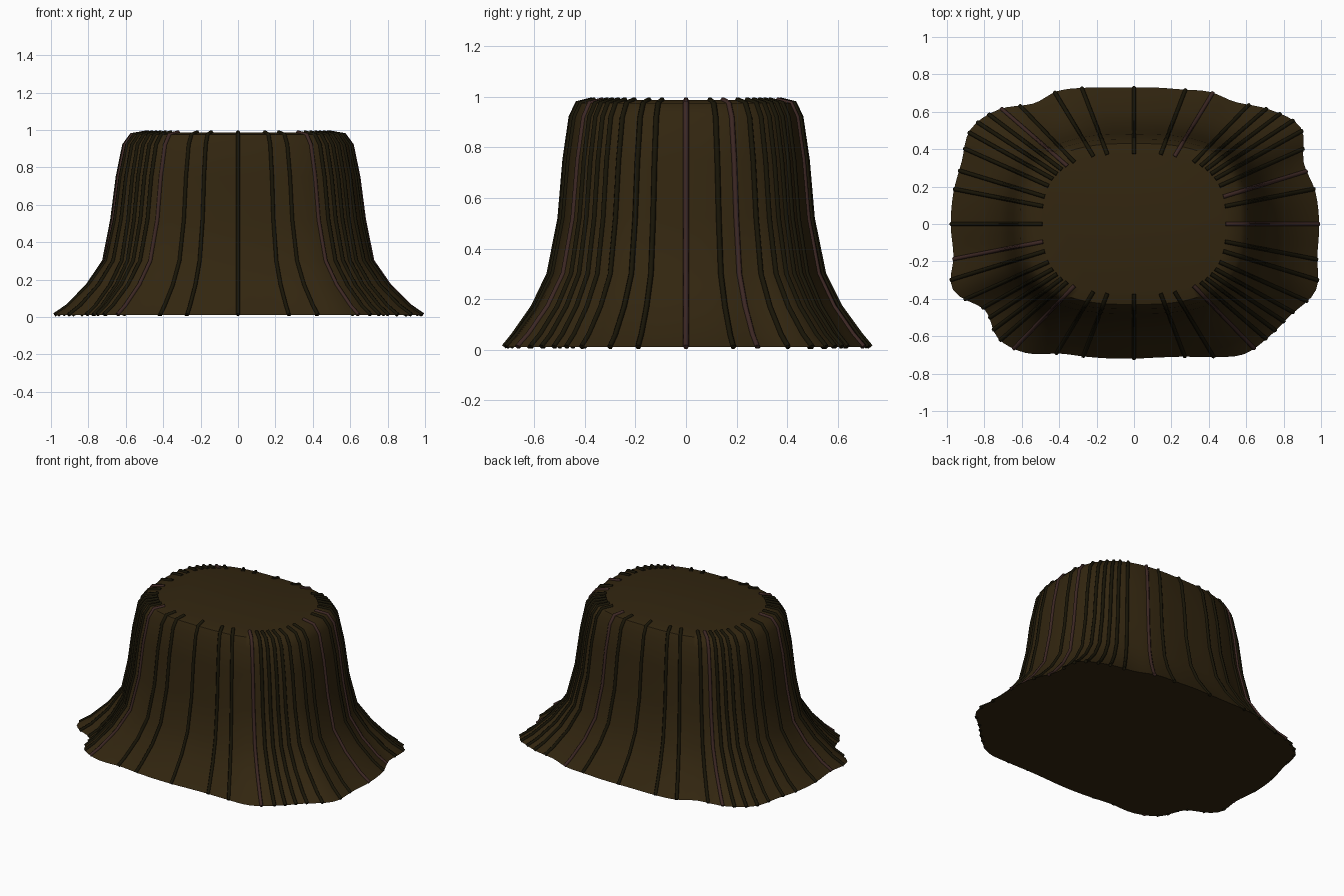
import bpy, bmesh
from math import cos, sin, radians, floor

default = bpy.data.objects.get("Cube")
if default:
    bpy.data.objects.remove(default, do_unlink=True)

SEGMENTS = 144

# Radius of the lumpy root rim, every ten degrees from the left side
RIM = [.99, .985, .965, 1.03, .95, .85, .815, .765, .74, .73, .74, .775,
       .82, .84, .95, 1.01, .98, .98, .98, .98, 1.03, .92, .95, .9,
       .8, .755, .73, .72, .725, .755, .82, .91, .94, .97, 1.035, .995]

# Trunk levels: height, half width, half depth, share of rim lumps
LEVELS = [(.012, .99, .73, 1), (.06, .92, .69, .9), (.17, .81, .61, .65),
          (.3, .72, .545, .35), (.52, .675, .5, .15), (.75, .645, .48, .08),
          (.92, .61, .455, 0), (.975, .57, .43, 0), (.988, .49, .375, 0)]


def material(name, color):
    mat = bpy.data.materials.new(name)
    mat.use_nodes = True
    mat.diffuse_color = (*color, 1)
    bsdf = mat.node_tree.nodes["Principled BSDF"]
    bsdf.inputs["Base Color"].default_value = (*color, 1)
    bsdf.inputs["Roughness"].default_value = .9
    return mat


def rim_radius(angle):
    """Smooth periodic interpolation of the rim radii."""
    step = angle / 10
    i = floor(step)
    t = step - i
    a, b, c, d = (RIM[(i + k) % len(RIM)] for k in (-1, 0, 1, 2))
    return b + t / 2 * (c - a + t * (2*a - 5*b + 4*c - d + t * (3*(b - c) + d - a)))


def surface_point(angle, level):
    """Point on the trunk: a rounded box section blended into the rim."""
    z, width, depth, lumps = level
    c, s = cos(radians(angle)), sin(radians(angle))
    power = 2.8
    box = (abs(c / width)**power + abs(s / depth)**power)**(-1 / power)
    lumpy = rim_radius(angle) * (width * c * c / .99 + depth * s * s / .73)
    r = box * (1 - lumps) + lumpy * lumps
    return (r * c, r * s, z)


def build_trunk(mat):
    bm = bmesh.new()
    rings = [[bm.verts.new(surface_point(i * 360 / SEGMENTS, level))
              for i in range(SEGMENTS)] for level in LEVELS]
    for low, high in zip(rings, rings[1:]):
        for i in range(SEGMENTS):
            j = (i + 1) % SEGMENTS
            bm.faces.new((low[i], low[j], high[j], high[i]))
    bm.faces.new(rings[-1])
    bm.faces.new(rings[0][::-1])
    mesh = bpy.data.meshes.new("stump_trunk")
    bm.to_mesh(mesh)
    bm.free()
    mesh.materials.append(mat)
    trunk = bpy.data.objects.new("stump_trunk", mesh)
    bpy.context.collection.objects.link(trunk)
    bpy.context.view_layer.objects.active = trunk
    trunk.select_set(True)
    bpy.ops.object.shade_smooth_by_angle(angle=radians(50))
    trunk.select_set(False)


def build_ridges(name, angles, mat):
    """Thin bark cords running down the trunk at the given angles."""
    curve = bpy.data.curves.new(name, "CURVE")
    curve.dimensions = "3D"
    curve.bevel_depth = .011
    curve.bevel_resolution = 1
    curve.use_fill_caps = True
    for angle in angles:
        spline = curve.splines.new("POLY")
        spline.points.add(len(LEVELS) - 1)
        for point, level in zip(spline.points, LEVELS):
            point.co = (*surface_point(angle, level), 1)
    curve.materials.append(mat)
    ridges = bpy.data.objects.new(name, curve)
    bpy.context.collection.objects.link(ridges)


# Ridges are mirrored into all four quarters and crowd the corners
quarter = [0, 11, 17, 24, 29, 33, 37, 41, 46, 59, 69, 90]
around = {(base + sign * a) % 360 for a in quarter
          for base, sign in ((0, 1), (180, -1), (180, 1), (0, -1))}
reddish = {0, 17, 59, 139, 191, 226, 314}

build_trunk(material("dark brown bark", (.032, .019, .005)))
build_ridges("bark_ridges", sorted(around - reddish),
             material("blackish brown", (.009, .007, .002)))
build_ridges("reddish_ridges", sorted(reddish),
             material("reddish brown", (.045, .02, .017)))
